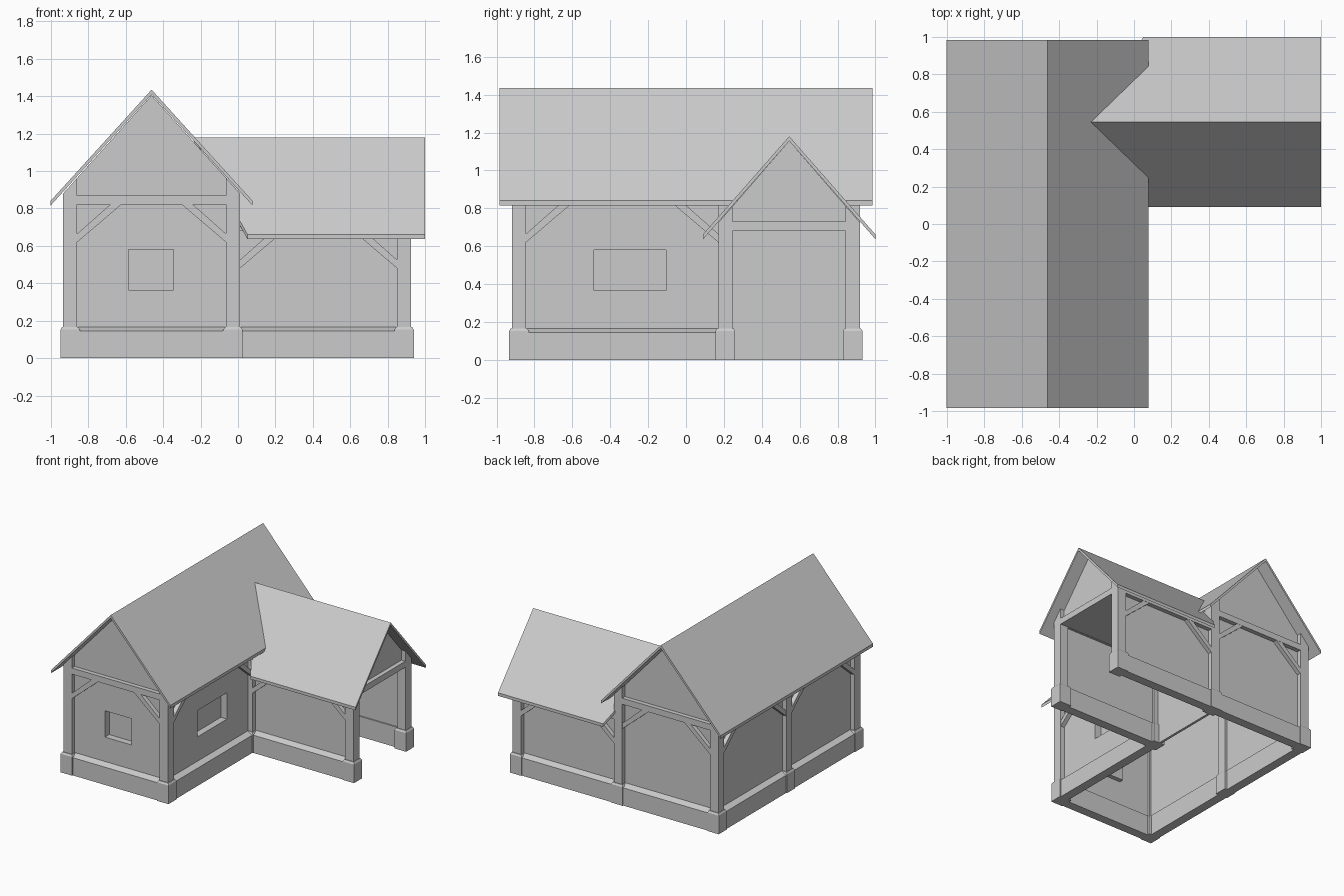
import bpy, bmesh
from mathutils import Vector as V

if "Cube" in bpy.data.objects:
    bpy.data.objects.remove(bpy.data.objects["Cube"])

XL, XM, XR = -0.897, -0.027, 0.888      # post centre lines in x
YF, YM, YB = -0.882, 0.208, 0.88        # post centre lines in y
RX, RY = -0.462, 0.545                  # ridge lines
H = 0.0375                              # half post width
UP = V((0, 0, 1))


def finish(name, bm):
    bmesh.ops.recalc_face_normals(bm, faces=bm.faces)
    me = bpy.data.meshes.new(name)
    bm.to_mesh(me)
    bm.free()
    ob = bpy.data.objects.new(name, me)
    bpy.context.collection.objects.link(ob)
    return ob


def extrude(name, pts, vec):
    """Closed prism from a planar outline of 3D points."""
    bm = bmesh.new()
    a = [bm.verts.new(p) for p in pts]
    b = [bm.verts.new(V(p) + V(vec)) for p in pts]
    bm.faces.new(a)
    bm.faces.new(b[::-1])
    n = len(pts)
    for i in range(n):
        bm.faces.new((a[i], a[(i + 1) % n], b[(i + 1) % n], b[i]))
    return finish(name, bm)


def main_under(x):
    return 1.405 - 1.11 * abs(x - RX)


def wing_under(y):
    return 1.155 - 1.15 * abs(y - RY)


def stone_foot(x, y):
    """Square base block with chamfered top."""
    bm = bmesh.new()
    rings = []
    for r, z in ((0.052, 0), (0.052, 0.152), (0.043, 0.166)):
        rings.append([bm.verts.new((x + sx * r, y + sy * r, z))
                      for sx, sy in ((-1, -1), (1, -1), (1, 1), (-1, 1))])
    for lo, hi in zip(rings, rings[1:]):
        for i in range(4):
            j = (i + 1) % 4
            bm.faces.new((lo[i], lo[j], hi[j], hi[i]))
    bm.faces.new(rings[0][::-1])
    bm.faces.new(rings[-1])
    finish("stone_foot", bm)


def pocket(name, o, u, n, rect, depth):
    """Five-sided window recess behind a wall opening."""
    u0, u1, z0, z1 = rect
    bm = bmesh.new()
    q = ((u0, z0), (u1, z0), (u1, z1), (u0, z1))
    f = [bm.verts.new(o + u * a + UP * z) for a, z in q]
    b = [bm.verts.new(o + u * a + UP * z - n * depth) for a, z in q]
    bm.faces.new(b)
    for i in range(4):
        j = (i + 1) % 4
        bm.faces.new((f[i], f[j], b[j], b[i]))
    finish(name, bm)


def bay(name, a, b, n, beam_z, top=None, window=None, plinth=True, braces=True):
    """One timber bay: wall panel, plinth, beam, braces and optional window."""
    o, e, n = V((*a, 0)), V((*b, 0)), V((*n, 0))
    L = (e - o).length
    u = (e - o).normalized()

    def at(s, z, d=0):
        return o + u * s + UP * z + n * d

    z0 = 0.05 if plinth else 0
    outline = [(0, z0), (L, z0)] + (top or [(L, beam_z + 0.05), (0, beam_z + 0.05)])
    wall = extrude(name + "_wall", [at(s, z) for s, z in outline], -n * 0.02)
    if window:
        s0, s1, w0, w1 = window
        cut = extrude(name + "_window_cutter",
                      [at(s, z, 0.05) for s, z in ((s0, w0), (s1, w0), (s1, w1), (s0, w1))],
                      -n * 0.1)
        cut.hide_render = True
        cut.hide_set(True)
        m = wall.modifiers.new("window", 'BOOLEAN')
        m.operation, m.object, m.solver = 'DIFFERENCE', cut, 'EXACT'
        pocket(name + "_window_recess", o, u, n, window, 0.055)
    if plinth:
        prof = ((-0.03, 0), (0.045, 0), (0.045, 0.145), (0.0, 0.166), (-0.03, 0.166))
        extrude(name + "_plinth", [at(0, z, d) for d, z in prof], u * L)
    if braces:
        q = ((H, -0.20), (H, -0.155), (H + 0.175, 0), (H + 0.235, 0))
        for flip in (False, True):
            extrude(name + "_brace",
                    [at(L - s if flip else s, beam_z + z, 0.034) for s, z in q], -n * 0.034)
    beam(name + "_beam", o, u, n, L, beam_z)


def beam(name, o, u, n, L, z):
    extrude(name, [o + n * d + UP * (z + h) for d, h in
                   ((H - .002, 0), (H - .002, .05), (-H, .05), (-H, 0))], u * L)


# Posts and stone feet
for x, y in ((XL, YF), (XL, 0), (XL, YB), (XM, YF), (XM, YM), (XM, YB)):
    stone_foot(x, y)
    extrude("main_post", [(x - H, y - H, .16), (x + H, y - H, .16),
                          (x + H, y - H, main_under(x + H)),
                          (x - H, y - H, main_under(x - H))], (0, 2 * H, 0))
for y in (YM, YB):
    stone_foot(XR, y)
    extrude("wing_post", [(XR - H, y - H, .16), (XR - H, y + H, .16),
                          (XR - H, y + H, wing_under(y + H)),
                          (XR - H, y - H, wing_under(y - H))], (2 * H, 0, 0))

# Main hall walls
W = XM - XL
gable = [(W, main_under(XM)), (W / 2, 1.405), (0, main_under(XL))]
bay("front", (XL, YF), (XM, YF), (0, -1), .82, gable, (.312, .552, .365, .58))
bay("back", (XL, YB), (XM, YB), (0, 1), .82, gable)
bay("left_front", (XL, YF), (XL, 0), (-1, 0), .82)
bay("left_back", (XL, 0), (XL, YB), (-1, 0), .82)
bay("right", (XM, YF), (XM, YM), (1, 0), .82, None, (.397, .777, .365, .58))
bay("inner", (XM, YM), (XM, YB), (1, 0), .82, plinth=False, braces=False)

# Open-ended wing
bay("wing_front", (XM, YM), (XR, YM), (0, -1), .68)
bay("wing_back", (XM, YB), (XR, YB), (0, 1), .68)
beam("wing_end_beam", V((XR, YM, 0)), V((0, 1, 0)), V((1, 0, 0)), YB - YM, .68)
extrude("wing_loft", [(XM, YM, .682), (XM, YB, .682), (XM, YB, wing_under(YB)),
                      (XM, RY, 1.155), (XM, YM, wing_under(YM))], (XR - XM, 0, 0))

# Main roof
T = V((0, 0, -0.025))
for s in (-1, 1):
    x = RX + s * 0.54
    z = 1.435 - 1.11 * 0.54
    extrude("main_roof", [(RX, -.985, 1.435), (RX, .985, 1.435),
                          (x, .985, z + .005), (x, -.985, z + .005)], T)

# Wing roof, its inner edge slanting back into the main roof
for s in (-1, 1):
    y = RY + s * 0.455
    extrude("wing_roof", [(-.235, RY, 1.18), (1, RY, 1.18),
                          (1, y, .662), (.05, y, .662)], T)
